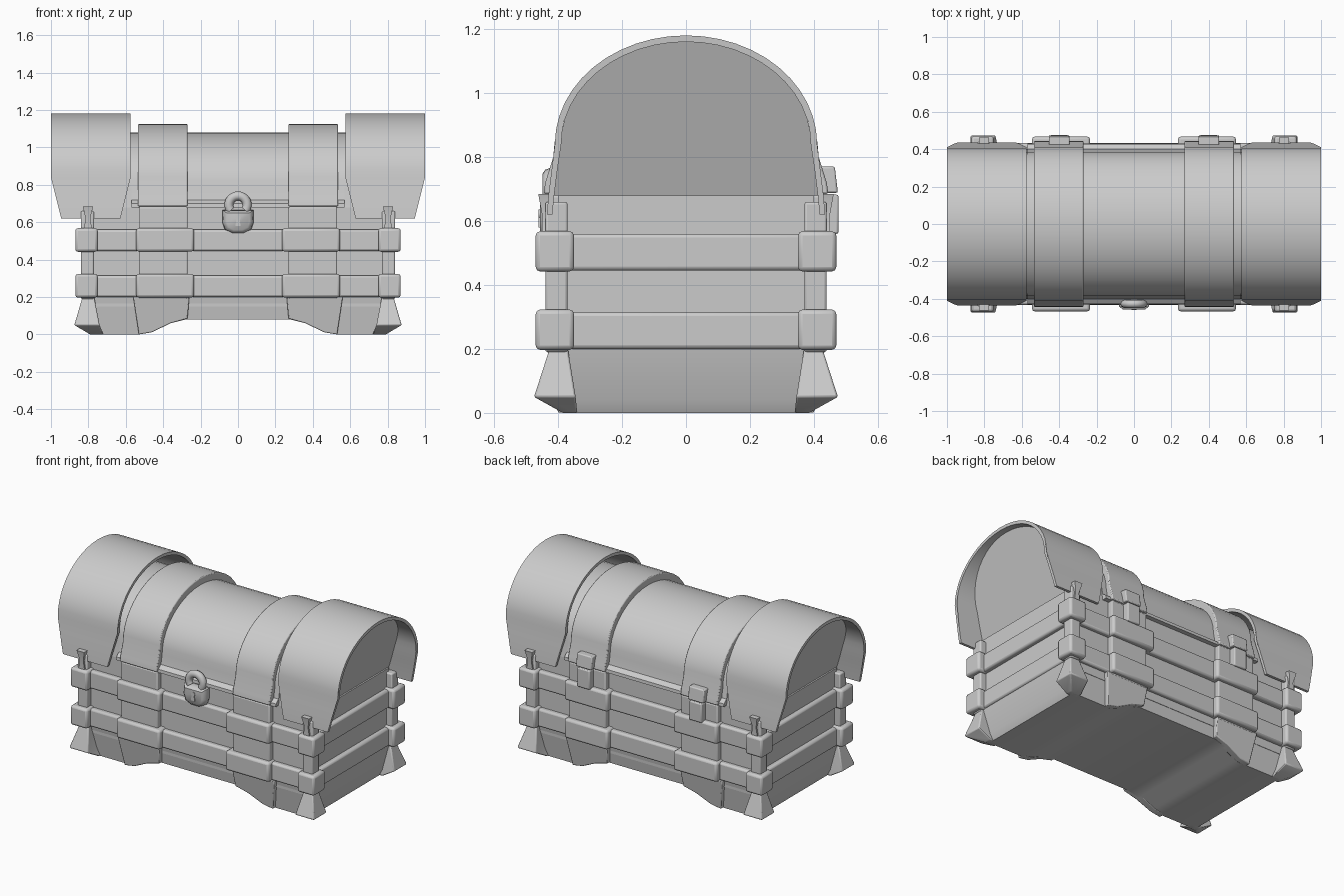
import bpy, bmesh, math

if "Cube" in bpy.data.objects:
    bpy.data.objects.remove(bpy.data.objects["Cube"])

SIGNS = (-1, 1)


def finish(name, bm, bevel=0.0, angle=35):
    bmesh.ops.recalc_face_normals(bm, faces=bm.faces)
    me = bpy.data.meshes.new(name)
    bm.to_mesh(me)
    bm.free()
    ob = bpy.data.objects.new(name, me)
    bpy.context.collection.objects.link(ob)
    if bevel:
        mod = ob.modifiers.new("bevel", 'BEVEL')
        mod.width, mod.segments = bevel, 2
    bpy.ops.object.select_all(action='DESELECT')
    bpy.context.view_layer.objects.active = ob
    ob.select_set(True)
    bpy.ops.object.shade_smooth_by_angle(angle=math.radians(angle))
    return ob


def loft(name, rings, bevel=0.0, angle=35, cap=True):
    bm = bmesh.new()
    vs = [[bm.verts.new(p) for p in r] for r in rings]
    n = len(vs[0])
    for a, b in zip(vs, vs[1:]):
        for i in range(n):
            j = (i + 1) % n
            bm.faces.new((a[i], a[j], b[j], b[i]))
    if cap:
        bm.faces.new(vs[0])
        bm.faces.new(vs[-1])
    return finish(name, bm, bevel, angle)


def rect(x0, x1, y0, y1, z):
    return [(x0, y0, z), (x1, y0, z), (x1, y1, z), (x0, y1, z)]


def box(name, x0, x1, y0, y1, z0, z1, bevel=0.0):
    return loft(name, [rect(x0, x1, y0, y1, z0), rect(x0, x1, y0, y1, z1)], bevel)


def arch(w, spring, top, legs, n=22):
    """Arch in (y, z): straight legs below an elliptical vault."""
    pts = [(w * math.cos(math.pi * i / n), spring + (top - spring) * math.sin(math.pi * i / n))
           for i in range(n + 1)]
    return list(legs) + pts + [(-y, z) for y, z in reversed(legs)]


# Body walls
box("body", -.80, .80, -.40, .40, .15, .68)

# Base with a raised middle underneath, walls leaning in towards the floor
half = [(.28, .08), (.36, .06), (.46, .015), (.53, 0), (.77, 0), (.79, .04), (.82, .2)]
prof = half + [(-x, z) for x, z in reversed(half)]
loft("base", [[(x, s * (.375 + .15 * z), z) for x, z in prof] for s in SIGNS], angle=40)

# Horizontal belts around the body, with thicker clasps over straps and corners
for z0, z1 in ((.20, .315), (.445, .56)):
    box("belt", -.83, .83, -.432, .432, z0, z1, .012)
    for sx in SIGNS:
        for sy in SIGNS:
            x0, x1 = sorted((sx * .235, sx * .545))
            y0, y1 = sorted((sy * .38, sy * .467))
            box("belt_strap_clasp", x0, x1, y0, y1, z0 - .002, z1 + .008, .014)
            x0, x1 = sorted((sx * .75, sx * .87))
            y0, y1 = sorted((sy * .35, sy * .47))
            box("belt_corner_clasp", x0, x1, y0, y1, z0 - .003, z1 + .008, .014)

for sx in SIGNS:
    for sy in SIGNS:
        # Vertical straps
        x0, x1 = sorted((sx * .27, sx * .53))
        y0, y1 = sorted((sy * .37, sy * .435))
        box("body_strap", x0, x1, y0, y1, .19, .68, .006)
        # Strap feet following the raised underside
        foot = [(.26, .2), (.27, .085), (.36, .06), (.46, .012), (.53, 0), (.56, .2)]
        loft("strap_foot", [[(sx * x, sy * .36, z) for x, z in foot],
                            [(sx * x, sy * (.40 + .17 * z), z) for x, z in foot]], .005)
        # Corner posts and their pointed tips
        x0, x1 = sorted((sx * .77, sx * .84))
        y0, y1 = sorted((sy * .37, sy * .44))
        box("corner_post", x0, x1, y0, y1, .19, .66, .008)
        loft("post_tip", [rect(sx * .78, sx * .825, sy * .41, sy * .45, .56),
                          rect(sx * .79, sx * .815, sy * .415, sy * .45, .62),
                          rect(sx * .775, sx * .83, sy * .42, sy * .462, .685)])
        # Flared corner feet
        loft("corner_foot", [rect(sx * .72, sx * .79, sy * .34, sy * .385, 0),
                             rect(sx * .74, sx * .875, sy * .345, sy * .475, .05),
                             rect(sx * .77, sx * .83, sy * .37, sy * .425, .205)], .006)

# Vaulted lid with a flared lower rim
main = arch(.388, .78, 1.08, [(.43, .68), (.428, .70), (.40, .72)])
loft("lid", [[(x, y, z) for y, z in main] for x in (-.57, .57)])
low = arch(.385, .78, 1.08, [(.40, .68)])
loft("lid_end", [[(x, y, z) for y, z in low] for x in (-.79, .79)])

# Lid straps
strap = arch(.415, .80, 1.125, [(.445, .685), (.44, .72)])
for sx in SIGNS:
    loft("lid_strap", [[(sx * x, y, z) for y, z in strap] for x in (.27, .535)], .006)

# Wide end hoods: thin arched shells that taper at their lower tips
outer = arch(.41, .84, 1.18, [(.435, .62), (.43, .68), (.42, .76)], 24)
inner = arch(.39, .84, 1.16, [(.418, .62), (.412, .68), (.402, .76)], 24)
shell = outer + inner[::-1]


def hood_half(z):
    return .213 if z >= .84 else .213 - .055 * (.84 - z) / .22


for sx in SIGNS:
    loft("lid_end_hood", [[(sx * (.787 + k * hood_half(z)), y, z) for y, z in shell]
                          for k in SIGNS])
    # End panel leaning out to the hood rim
    bm = bmesh.new()
    rim = [bm.verts.new((sx * (.79 + .17 * (z - .68) / .48), y * 1.01, z))
           for y, z in inner[1:-1]]
    bm.faces.new(rim)
    bmesh.ops.solidify(bm, geom=bm.faces[:], thickness=.012)
    finish("lid_end_panel", bm)

# Rear hinges
for sx in SIGNS:
    c = sx * .4
    loft("hinge_upper", [rect(c - .055, c + .055, .42, .475, .688),
                         rect(c - .055, c + .055, .41, .465, .77)], .006)
    box("hinge_lower", c - .045, c + .045, .42, .477, .56, .682, .006)

# Padlock body, bulging in front
outline = [(-.082, .665), (.082, .665), (.084, .60), (.07, .56), (.03, .54),
           (-.03, .54), (-.07, .56), (-.084, .60)]
loft("padlock_body", [[(x * k, y, .605 + (z - .605) * k) for x, z in outline]
                      for y, k in ((-.40, .93), (-.42, 1), (-.44, .95), (-.457, .72))], angle=50)

# Padlock shackle
rings = []
for i in range(17):
    a = math.pi * (-.2 + 1.4 * i / 16)
    ring = []
    for j in range(10):
        b = 2 * math.pi * j / 10
        r = .049 + .024 * math.cos(b)
        ring.append((r * math.cos(a), -.427 + .022 * math.sin(b), .692 + r * math.sin(a)))
    rings.append(ring)
loft("padlock_shackle", rings, angle=60)

# Keyhole
hole = [(.014 * math.cos(t), .622 + .014 * math.sin(t))
        for t in [math.radians(-50 + 28 * i) for i in range(11)]]
hole += [(-.014, .58), (.014, .58)]
loft("keyhole", [[(x, y, z) for x, z in hole] for y in (-.45, -.461)])
